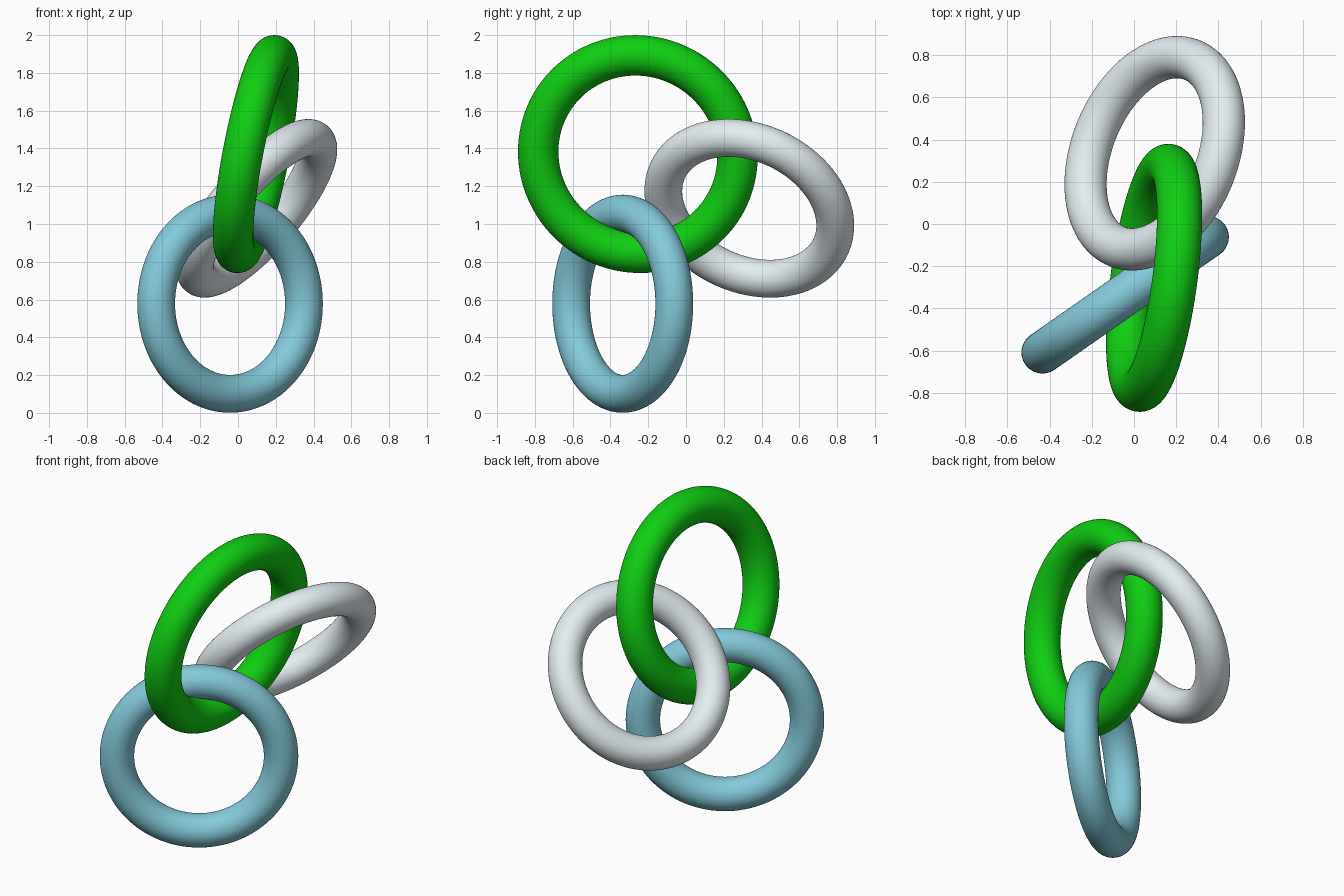
import bpy
from mathutils import Vector

if "Cube" in bpy.data.objects:
    bpy.data.objects.remove(bpy.data.objects["Cube"])


def ring(name, center, axis, major, minor, color):
    """Smooth torus whose hole points along the given axis."""
    rot = Vector(axis).to_track_quat('Z', 'Y').to_euler()
    bpy.ops.mesh.primitive_torus_add(
        location=center, rotation=rot, major_radius=major, minor_radius=minor,
        major_segments=128, minor_segments=48)
    obj = bpy.context.object
    obj.name = name
    bpy.ops.object.shade_smooth()
    mat = bpy.data.materials.new(name + "_material")
    mat.diffuse_color = (*color, 1.0)
    mat.use_nodes = True
    mat.node_tree.nodes["Principled BSDF"].inputs["Base Color"].default_value = mat.diffuse_color
    obj.data.materials.append(mat)
    return obj


# Large upper link that holds the other two
ring("green_ring", (0.095, -0.255, 1.37), (0.974, -0.13, -0.186),
     0.532, 0.107, (0.005, 0.62, 0.006))

# Upright link hanging at the bottom
ring("blue_ring", (-0.042, -0.335, 0.578), (0.57, -0.8165, 0.0),
     0.477, 0.1, (0.23, 0.59, 0.70))

# Tilted link at the back
ring("white_ring", (0.098, 0.335, 1.083), (0.7256, -0.293, -0.622),
     0.476, 0.1, (0.77, 0.85, 0.88))
